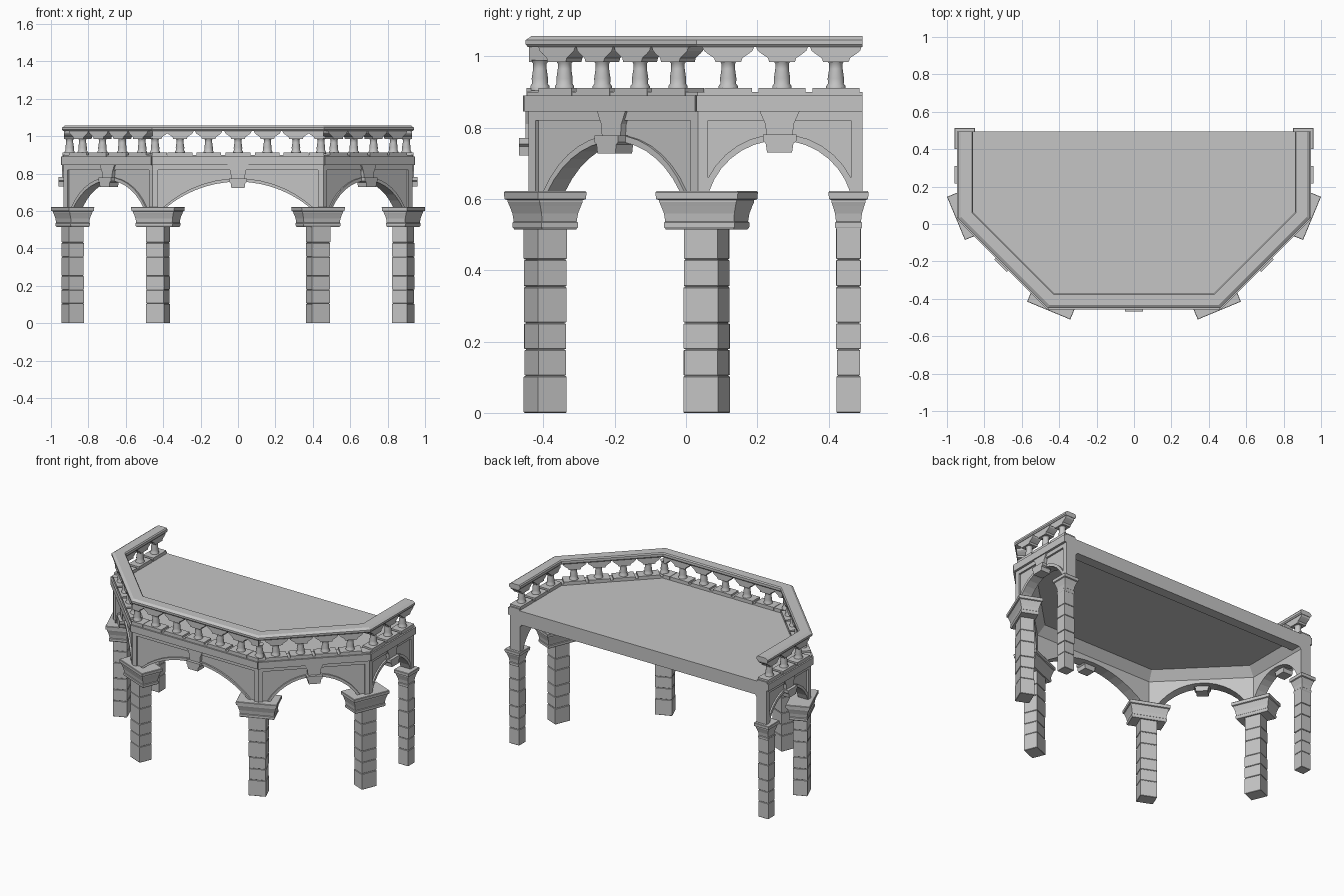
import bpy, bmesh, math, random
from mathutils import Vector, Matrix

random.seed(4)
cube = bpy.data.objects.get("Cube")
if cube:
    bpy.data.objects.remove(cube)

stone = bpy.data.materials.new("grey_stone")
stone.use_nodes = True
GREY = (0.56, 0.56, 0.56, 1)
stone.diffuse_color = GREY
stone.node_tree.nodes["Principled BSDF"].inputs["Base Color"].default_value = GREY


def finish(bm, name):
    bmesh.ops.recalc_face_normals(bm, faces=bm.faces)
    mesh = bpy.data.meshes.new(name)
    bm.to_mesh(mesh)
    bm.free()
    mesh.materials.append(stone)
    obj = bpy.data.objects.new(name, mesh)
    bpy.context.collection.objects.link(obj)


def bridge(bm, rings, smooth=False):
    """Join rings of points into a closed, capped skin."""
    loops = [[bm.verts.new(p) for p in ring] for ring in rings]
    n = len(loops[0])
    for a, b in zip(loops, loops[1:]):
        for i in range(n):
            j = (i + 1) % n
            bm.faces.new((a[i], a[j], b[j], b[i])).smooth = smooth
    bm.faces.new(loops[0])
    bm.faces.new(loops[-1])


class Bay:
    """Straight run of wall: u along it, v inward, z up, ends mitred."""

    def __init__(self, a, b, mitre_a, mitre_b):
        a, b = Vector(a), Vector(b)
        self.half = (b - a).length / 2
        self.mid = (a + b) / 2
        self.along = (b - a).normalized()
        self.inward = Vector((-self.along.y, self.along.x))
        t = math.tan(math.pi / 8)
        self.ta, self.tb = t * mitre_a, t * mitre_b

    def at(self, u, v, z):
        u = max(-self.half + v * self.ta, min(self.half - v * self.tb, u))
        p = self.mid + self.along * u + self.inward * v
        return Vector((p.x, p.y, z))

    def plate(self, bm, outline, v0, v1):
        bridge(bm, [[self.at(u, v, z) for u, z in outline] for v in (v0, v1)])

    def sweep(self, bm, profile):
        bridge(bm, [[self.at(u, v, z) for v, z in profile]
                    for u in (-self.half, self.half)])


def rect(x0, x1, z0, z1):
    return [(x0, z0), (x1, z0), (x1, z1), (x0, z1)]


def arch(half, rise, spring, steps=14):
    """Segmental arch, left foot to right foot."""
    r = (half * half + rise * rise) / (2 * rise)
    end = math.asin(half / r)
    return [(r * math.sin(k), spring + rise - r + r * math.cos(k))
            for k in [end * (2 * i / steps - 1) for i in range(steps + 1)]]


SPRING, FLOOR, THICK = 0.62, 0.89, 0.08


def build_wall(bay, name, half, rise):
    bm = bmesh.new()
    h, apex = bay.half, SPRING + rise
    inner = arch(half, rise, SPRING)
    # pierced wall behind the recessed panels
    bay.plate(bm, [(-h, SPRING)] + inner + [(h, SPRING), (h, FLOOR), (-h, FLOOR)], 0.02, THICK)
    # panel frame, top band and raised arch edge
    for s in (-1, 1):
        bay.plate(bm, rect(s * h, s * (h - 0.032), SPRING, 0.85), 0.008, 0.021)
    bay.plate(bm, rect(-h, h, 0.82, 0.85), 0.008, 0.021)
    bay.plate(bm, rect(-h, h, 0.845, FLOOR), -0.007, 0.03)
    outer = arch(half + 0.018, rise + 0.018, SPRING)
    bay.plate(bm, inner + outer[::-1], 0.01, 0.022)
    # keystone with flared bracket above
    k = apex - 0.034
    bay.plate(bm, [(-0.035, k), (0.035, k), (0.039, k + 0.025), (0.047, k + 0.032),
                   (0.047, k + 0.05), (-0.047, k + 0.05), (-0.047, k + 0.032),
                   (-0.039, k + 0.025)], -0.019, 0.048)
    bay.plate(bm, [(-0.036, k + 0.04), (0.036, k + 0.04), (0.04, 0.81), (0.056, 0.846),
                   (-0.056, 0.846), (-0.04, 0.81)], 0.0, 0.022)
    # sloping cove under the floor
    bay.sweep(bm, [(THICK - 0.01, 0.785), (THICK, 0.785), (0.13, 0.845), (THICK - 0.01, 0.845)])
    finish(bm, name + "_arch_wall")


def build_balustrade(bay, name, spots):
    centre = 0.04
    # base course and plinth blocks
    bm = bmesh.new()
    bay.sweep(bm, [(0.004, FLOOR), (0.076, FLOOR), (0.076, 0.9), (0.004, 0.9)])
    for u in spots:
        bay.plate(bm, rect(u - 0.066, u + 0.066, FLOOR, 0.912), 0.002, 0.078)
    finish(bm, name + "_balustrade_base")
    # turned balusters
    bm = bmesh.new()
    for u in spots:
        c = bay.at(u, centre, 0)
        rings = []
        for r, z in [(0.027, 0.905), (0.027, 0.917), (0.022, 0.924), (0.023, 0.938),
                     (0.019, 0.965), (0.019, 0.98), (0.026, 0.99)]:
            rings.append([c + Vector((r * math.cos(k * math.tau / 12),
                                      r * math.sin(k * math.tau / 12), z)) for k in range(12)])
        bridge(bm, rings, smooth=True)
    finish(bm, name + "_balusters")
    # flared brackets under the handrail
    bm = bmesh.new()
    side = [(0.036, 0.985), (0.04, 0.996), (0.058, 1.008), (0.068, 1.016), (0.076, 1.035)]
    for u in spots:
        outline = [(u + x, z) for x, z in side] + [(u - x, z) for x, z in side[::-1]]
        bay.plate(bm, outline, 0.009, 0.071)
    finish(bm, name + "_rail_brackets")
    # handrail
    bm = bmesh.new()
    bay.sweep(bm, [(0.006, 1.027), (0.074, 1.027), (0.08, 1.034), (0.08, 1.05), (0.074, 1.057),
                   (0.016, 1.057), (0, 1.046), (0, 1.034)])
    finish(bm, name + "_handrail")


def build_pillar(name, x, y, angle, cap, shaft):
    place = Matrix.Translation((x, y, 0)) @ Matrix.Rotation(angle, 4, 'Z')

    def ring(hx, hy, z):
        return [place @ Vector((sx * hx, sy * hy, z))
                for sx, sy in ((-1, -1), (1, -1), (1, 1), (-1, 1))]

    # stacked stone courses around a core
    bm = bmesh.new()
    hx, hy = shaft
    bridge(bm, [ring(hx - 0.004, hy - 0.004, z) for z in (0.004, 0.52)])
    joints = [0, 0.104, 0.178, 0.252, 0.354, 0.43, 0.53]
    for low, high in zip(joints, joints[1:]):
        g = random.uniform(-0.0015, 0.001)
        e = g - 0.002
        low += 0.001 if low else 0
        bridge(bm, [ring(hx + e, hy + e, low), ring(hx + g, hy + g, low + 0.002),
                    ring(hx + g, hy + g, high - 0.003), ring(hx + e, hy + e, high - 0.001)])
    finish(bm, name + "_shaft")
    # moulded capital
    bm = bmesh.new()
    steps = [(0.022, 0.515), (0.018, 0.522), (0.018, 0.534), (0.021, 0.537), (0.018, 0.56),
             (0.012, 0.58), (0.008, 0.592), (0.008, 0.597), (0.001, 0.6), (0, 0.619), (0.002, 0.622)]
    bridge(bm, [ring(cap[0] - e, cap[1] - e, z) for e, z in steps])
    finish(bm, name + "_capital")


# plan outline, from the back right round the front
plan = [(-0.94, 0.495), (-0.94, 0.03), (-0.46, -0.45),
        (0.46, -0.45), (0.94, 0.03), (0.94, 0.495)]
# name, arch half width, arch rise, baluster positions
angled = [-0.225, -0.075, 0.075, 0.225]
sides = [-0.158, -0.007, 0.144]
front = [-0.445, -0.31, -0.157, 0, 0.157, 0.31, 0.445]
specs = [("right", 0.198, 0.145, sides),
         ("front_right", 0.263, 0.142, angled),
         ("front", 0.382, 0.136, front),
         ("front_left", 0.263, 0.142, angled),
         ("left", 0.198, 0.145, [-u for u in sides])]
for i, (name, half, rise, spots) in enumerate(specs):
    bay = Bay(plan[i], plan[i + 1], i > 0, i < 4)
    build_wall(bay, name, half, rise)
    build_balustrade(bay, name, spots)

# pillars, mirrored to each side
for s, label in ((-1, "right"), (1, "left")):
    build_pillar("front_" + label, s * 0.428, -0.395, s * math.pi / 8,
                 (0.125, 0.0735), (0.052, 0.043))
    build_pillar("middle_" + label, s * 0.884, 0.058, s * math.pi * 3 / 8,
                 (0.125, 0.0735), (0.052, 0.043))
    build_pillar("back_" + label, s * 0.905, 0.456, 0, (0.054, 0.056), (0.036, 0.034))

# floor slab
bm = bmesh.new()
bridge(bm, [[(x * 0.97, y * 0.97, z) for x, y in plan] for z in (0.84, FLOOR)])
finish(bm, "floor_slab")

# back beam
bm = bmesh.new()
bridge(bm, [[(x, y, z) for x, y in rect(-0.9, 0.9, 0.43, 0.495)] for z in (0.8, FLOOR)])
finish(bm, "back_beam")
